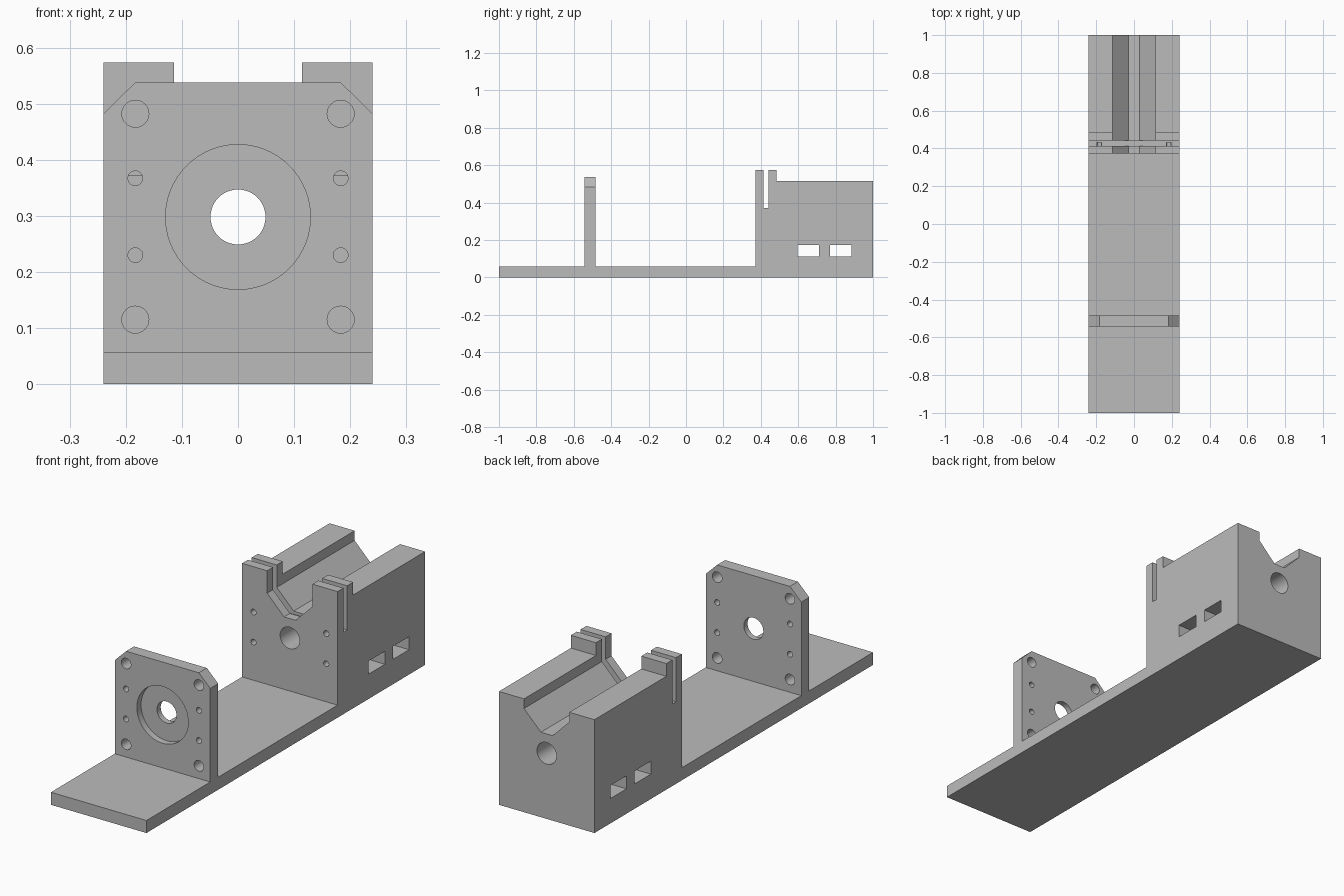
import bpy, bmesh, math
from mathutils import Vector

cube = bpy.data.objects.get("Cube")
if cube:
    bpy.data.objects.remove(cube, do_unlink=True)

grey = bpy.data.materials.new("plain grey")
grey.use_nodes = True
colour = (0.5, 0.5, 0.5, 1)
grey.diffuse_color = colour
grey.node_tree.nodes["Principled BSDF"].inputs["Base Color"].default_value = colour

W = 0.24            # half width
FLOOR = 0.057       # base thickness
AXIS = 0.298        # height of the main bore
SIDE = 0.183        # sideways offset of the screw holes
PLATE = (-0.542, -0.485)
BLOCK = (0.372, 1.0)


def prism(name, outline, start, end, along):
    """Extrude an outline along x (points are y, z) or along y (points are x, z)."""
    def place(p, t):
        return (t, p[0], p[1]) if along == "x" else (p[0], t, p[1])
    bm = bmesh.new()
    face = bm.faces.new([bm.verts.new(place(p, start)) for p in outline])
    moved = bmesh.ops.extrude_face_region(bm, geom=[face])["geom"]
    shift = Vector(place((0, 0), end - start))
    bmesh.ops.translate(bm, vec=shift, verts=[g for g in moved if isinstance(g, bmesh.types.BMVert)])
    bmesh.ops.recalc_face_normals(bm, faces=bm.faces)
    mesh = bpy.data.meshes.new(name)
    bm.to_mesh(mesh)
    bm.free()
    mesh.materials.append(grey)
    obj = bpy.data.objects.new(name, mesh)
    bpy.context.collection.objects.link(obj)
    return obj


def rect(a0, a1, b0, b1):
    return [(a0, b0), (a1, b0), (a1, b1), (a0, b1)]


def bore(x, z, radius, start, end, sides=48):
    ring = [(x + radius * math.cos(math.tau * i / sides),
             z + radius * math.sin(math.tau * i / sides)) for i in range(sides)]
    return prism("bore_cutter", ring, start, end, "y")


def cut(obj, cutters):
    """Subtract each cutter, then remove it."""
    bpy.context.view_layer.objects.active = obj
    for cutter in cutters:
        cutter.hide_render = True
        mod = obj.modifiers.new("cut", "BOOLEAN")
        mod.operation, mod.solver, mod.object = "DIFFERENCE", "EXACT", cutter
        bpy.ops.object.modifier_apply(modifier=mod.name)
        bpy.data.objects.remove(cutter, do_unlink=True)


# Base
base = prism("base", rect(-1, 1, 0, FLOOR), -W, W, "x")

# Upright mounting plate with clipped top corners
half = [(W, FLOOR), (W, 0.482), (SIDE, 0.538)]
plate = prism("mounting_plate", half + [(-x, z) for x, z in reversed(half)], *PLATE, "y")
through = (PLATE[0] - 0.05, PLATE[1] + 0.05)
cutters = [bore(0, AXIS, 0.129, through[0], PLATE[0] + 0.03, 96),
           bore(0, AXIS, 0.049, *through)]
for side in (-SIDE, SIDE):
    for z, radius in ((0.115, 0.024), (0.23, 0.013), (0.367, 0.013), (0.482, 0.024)):
        cutters.append(bore(side, z, radius, *through))
cut(plate, cutters)

# Cradle block with raised front clamp and a narrow cross slot
front, back = BLOCK
block = prism("cradle_block", [
    (front, FLOOR), (back, FLOOR), (back, 0.515), (0.484, 0.515), (0.484, 0.573),
    (0.441, 0.573), (0.441, 0.372), (0.414, 0.372), (0.414, 0.573), (front, 0.573),
], -W, W, "x")

# Groove, bore, side windows and blind screw holes in the block
half = [(0.029, 0.386), (0.114, 0.471), (0.114, 0.7)]
cutters = [prism("groove_cutter", half + [(-x, z) for x, z in reversed(half)],
                 front - 0.1, back + 0.1, "y"),
           bore(0, AXIS, 0.049, front - 0.1, back + 0.1)]
for y0, y1 in ((0.595, 0.712), (0.77, 0.885)):
    cutters.append(prism("window_cutter", rect(y0, y1, 0.113, 0.172), -W - 0.1, W + 0.1, "x"))
for side in (-SIDE, SIDE):
    for z in (0.23, 0.367):
        cutters.append(bore(side, z, 0.013, front - 0.05, 0.431))
cut(block, cutters)

# Smooth bores, crisp edges
for obj in (base, plate, block):
    bpy.ops.object.select_all(action="DESELECT")
    obj.select_set(True)
    bpy.context.view_layer.objects.active = obj
    bpy.ops.object.shade_smooth_by_angle(angle=math.radians(30))
